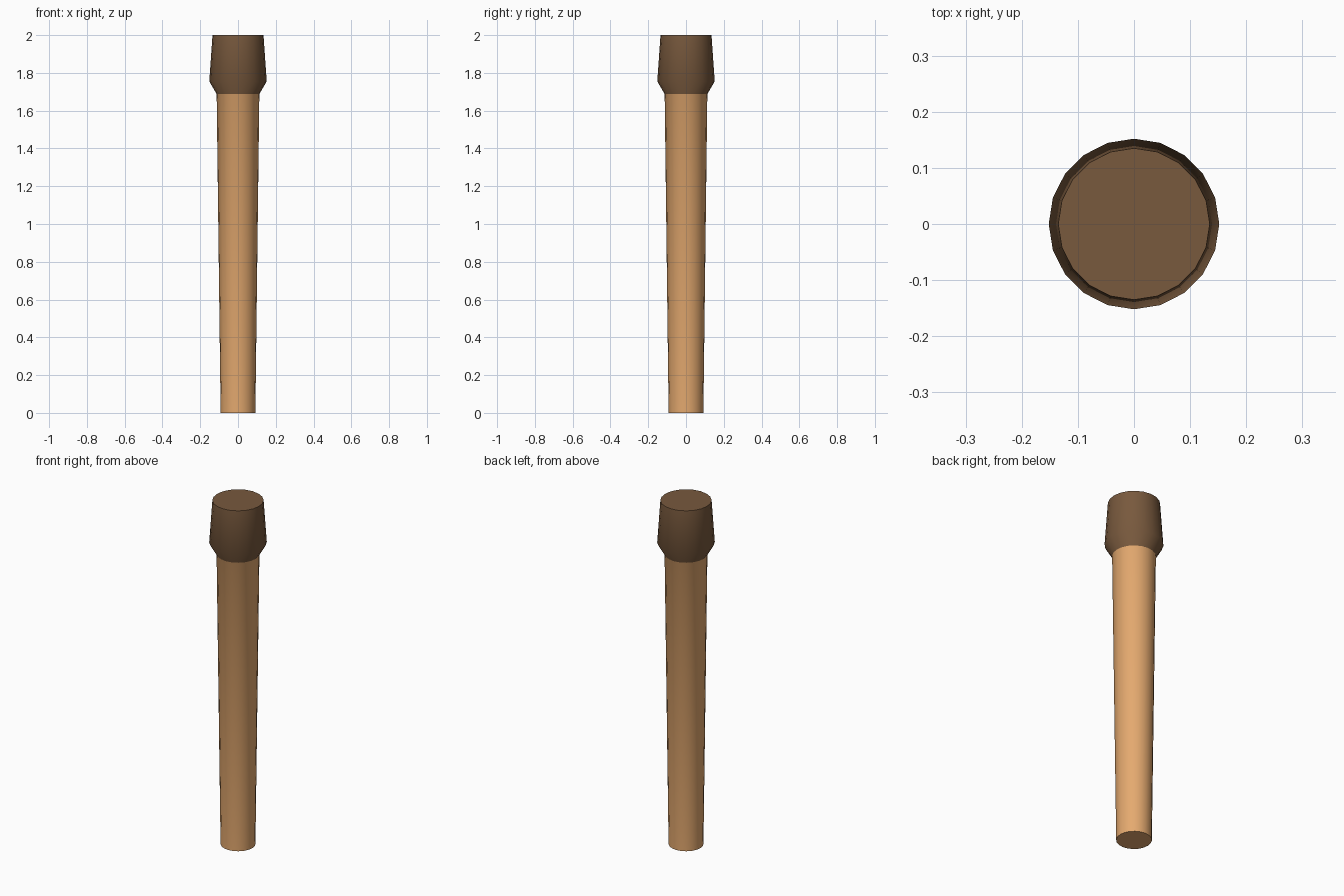
import bpy, bmesh, math

if "Cube" in bpy.data.objects:
    bpy.data.objects.remove(bpy.data.objects["Cube"])

SIDES = 20

def material(name, color):
    m = bpy.data.materials.new(name)
    m.diffuse_color = color
    m.use_nodes = True
    m.node_tree.nodes["Principled BSDF"].inputs["Base Color"].default_value = m.diffuse_color
    return m

def turned(name, profile, mats, band_mats):
    """Closed solid of revolution from (radius, z) points, one material per band."""
    bm = bmesh.new()
    rings = [[bm.verts.new((r * math.cos(2 * math.pi * i / SIDES),
                            r * math.sin(2 * math.pi * i / SIDES), z))
              for i in range(SIDES)] for r, z in profile]
    for a, b, slot in zip(rings, rings[1:], band_mats):
        for i in range(SIDES):
            j = (i + 1) % SIDES
            bm.faces.new((a[i], a[j], b[j], b[i])).material_index = slot
    bm.faces.new(rings[0][::-1]).material_index = band_mats[0]
    bm.faces.new(rings[-1]).material_index = band_mats[-1]
    mesh = bpy.data.meshes.new(name)
    bm.to_mesh(mesh)
    bm.free()
    for m in mats:
        mesh.materials.append(m)
    obj = bpy.data.objects.new(name, mesh)
    bpy.context.collection.objects.link(obj)
    bpy.ops.object.select_all(action='DESELECT')
    obj.select_set(True)
    bpy.context.view_layer.objects.active = obj
    bpy.ops.object.shade_smooth_by_angle(angle=math.radians(45))
    return obj

light_wood = material("light_wood", (0.78, 0.40, 0.16, 1))
dark_wood = material("dark_wood", (0.188, 0.10, 0.047, 1))

# Tapered light shaft running into a flared dark head
turned("shaft_and_head",
       [(0.092, 0), (0.113, 1.688), (0.152, 1.755), (0.135, 2.0)],
       [light_wood, dark_wood], [0, 1, 1])
